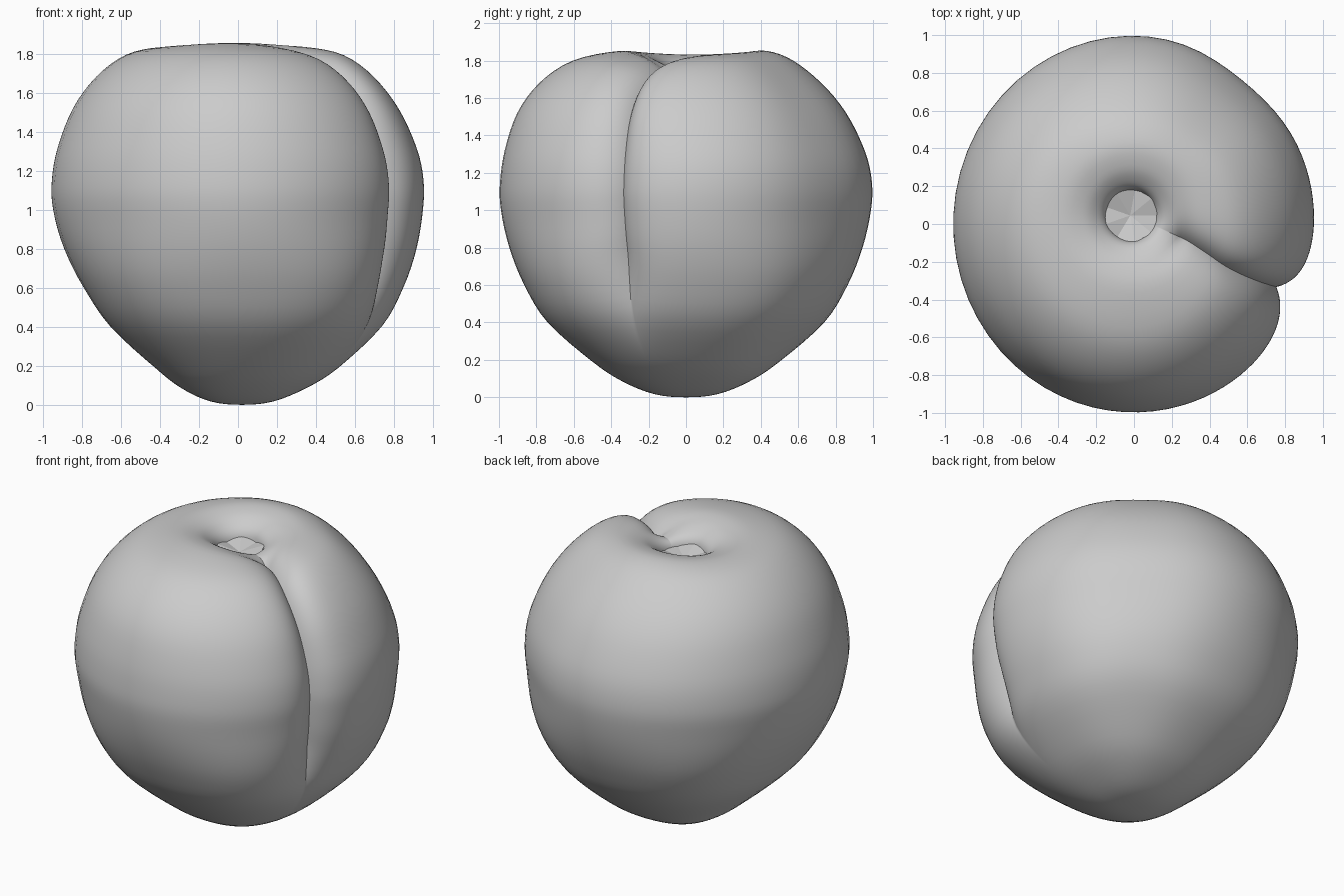
import bpy
import bmesh
from math import sin, cos, pi, exp, radians, degrees
from mathutils import Vector

old = bpy.data.objects.get("Cube")
if old:
    bpy.data.objects.remove(old)

skin = bpy.data.materials.new("warm grey skin")
skin.use_nodes = True
grey = (0.6, 0.6, 0.6, 1)
skin.diffuse_color = grey
skin.node_tree.nodes["Principled BSDF"].inputs["Base Color"].default_value = grey

CREASE = radians(-23)
SEGMENTS = 96

# Half profile (radius, height) from the bottom tip round to the stem hollow
PROFILE = [(0.0, 0.0), (0.17, 0.017), (0.34, 0.085), (0.5, 0.19), (0.74, 0.4),
           (0.865, 0.6), (0.945, 0.8), (0.99, 1.0), (0.995, 1.15), (0.963, 1.32),
           (0.88, 1.52), (0.755, 1.68), (0.59, 1.8), (0.4, 1.852),
           (0.27, 1.84), (0.19, 1.8), (0.145, 1.75), (0.13, 1.68)]


def smoothstep(a, b, x):
    t = min(max((x - a) / (b - a), 0), 1)
    return t * t * (3 - 2 * t)


def spline(points, steps):
    """Catmull-Rom samples as (point, outward normal) pairs."""
    pts = [Vector(p) for p in points]
    pts = [Vector((-pts[1].x, pts[1].y))] + pts + [2 * pts[-1] - pts[-2]]
    out = []
    for a, b, c, d in zip(pts, pts[1:], pts[2:], pts[3:]):
        for i in range(steps):
            t = i / steps
            p = (2 * b + (c - a) * t + (2 * a - 5 * b + 4 * c - d) * t**2
                 + (3 * b - a - 3 * c + d) * t**3) / 2
            tan = (c - a) + 2 * t * (2 * a - 5 * b + 4 * c - d) + 3 * t**2 * (3 * b - a - 3 * c + d)
            out.append((p, Vector((tan.y, -tan.x)).normalized()))
    out.append((pts[-2], Vector((1, 0))))
    return out


def flesh_point(p, normal, u):
    """Place one profile sample at turn u (0..1), measured from the crease."""
    turn = 2 * pi * u - 0.8 * sin(2 * pi * u)   # columns gather at the crease
    angle = CREASE + turn
    r, z = p
    top = smoothstep(1.15, 1.7, z)
    near_hollow = top * (1 - smoothstep(0.25, 0.75, r))
    shoulder = top * smoothstep(0.35, 0.65, r)
    # sharp groove, steeper on the rear lobe, fading at the tip and in the hollow
    arc = min(turn, 2 * pi - turn) * r
    falloff = (0.12 if u < 0.5 else 0.16) - 0.05 * top
    depth = ((0.145 - 0.025 * top) * exp(-arc / falloff)
             * smoothstep(0.2, 0.75, z) * smoothstep(0.12, 0.3, r))
    # gentle flat on the rear left shoulder
    flat = 0.03 * exp(-((degrees(angle) - 52) / 20) ** 2) * smoothstep(0.3, 0.9, r)
    q = p - normal * (depth + flat)
    # fuller diagonals below the middle
    q.x *= 1 + 0.05 * sin(2 * angle) ** 2 * (1 - smoothstep(0.5, 1.0, z))
    width = 0.94 + 0.02 * smoothstep(0.3, 0.9, z) - 0.015 * shoulder
    lean = (0.02 + 0.025 * smoothstep(0, 0.2, z) - 0.045 * smoothstep(0.3, 1.1, z)
            - 0.015 * top)
    return Vector((q.x * cos(angle) * width + lean,
                   q.x * sin(angle) + 0.045 * near_hollow - 0.03 * shoulder * sin(angle) ** 2,
                   q.y - 0.025 * near_hollow * cos(angle) ** 2))


def finish(bm, name):
    bmesh.ops.recalc_face_normals(bm, faces=bm.faces)
    mesh = bpy.data.meshes.new(name)
    bm.to_mesh(mesh)
    bm.free()
    mesh.materials.append(skin)
    obj = bpy.data.objects.new(name, mesh)
    bpy.context.collection.objects.link(obj)
    return obj


# Fruit body with its groove
bm = bmesh.new()
samples = spline(PROFILE, 4)
tip = bm.verts.new(flesh_point(*samples[0], 0))
rings = [[bm.verts.new(flesh_point(p, n, i / SEGMENTS)) for i in range(SEGMENTS)]
         for p, n in samples[1:]]
for i in range(SEGMENTS):
    j = (i + 1) % SEGMENTS
    bm.faces.new((tip, rings[0][j], rings[0][i]))
    for low, high in zip(rings, rings[1:]):
        bm.faces.new((low[i], low[j], high[j], high[i]))
body = finish(bm, "fruit_body")
bpy.ops.object.select_all(action='DESELECT')
body.select_set(True)
bpy.context.view_layer.objects.active = body
bpy.ops.object.shade_smooth_by_angle(angle=radians(40))

# Faceted floor of the stem hollow
bm = bmesh.new()
centre = bm.verts.new((-0.02, 0.045, 1.69))
rim = []
for i in range(9):
    a = 2 * pi * i / 9
    rim.append(bm.verts.new((-0.02 + 0.15 * cos(a), 0.045 + 0.145 * sin(a), 1.71 + 0.02 * (i % 2))))
for i in range(9):
    bm.faces.new((centre, rim[i], rim[(i + 1) % 9]))
finish(bm, "stem_hollow_floor")
